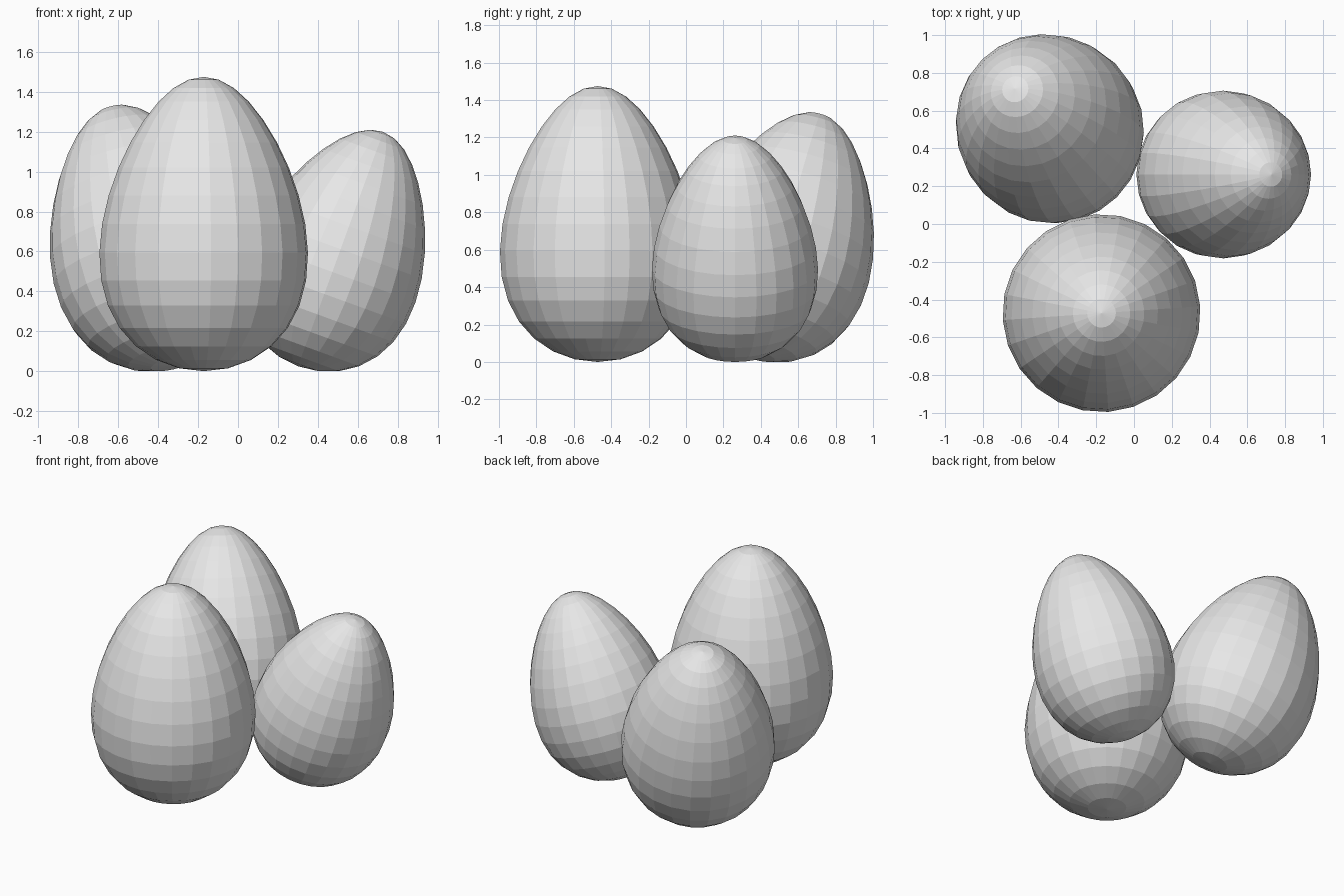
import bpy, bmesh, math
from mathutils import Matrix, Vector

if "Cube" in bpy.data.objects:
    bpy.data.objects.remove(bpy.data.objects["Cube"])

shell = bpy.data.materials.new("shell_grey")
shell.diffuse_color = (0.8, 0.8, 0.8, 1)
shell.use_nodes = True
shell.node_tree.nodes["Principled BSDF"].inputs["Base Color"].default_value = shell.diffuse_color


def egg(name, height, centre, lean=0, heading=0, spin=0):
    """Tapered sphere, leaned towards a heading and rested on the ground."""
    bm = bmesh.new()
    bmesh.ops.create_uvsphere(bm, u_segments=24, v_segments=16, radius=1)
    # narrow the top, widen the bottom
    for v in bm.verts:
        r = 0.346 * (1 - 0.24 * v.co.z)
        v.co = Vector((v.co.x * r, v.co.y * r, v.co.z * 0.5)) * height
    axis = Vector((-math.sin(heading), math.cos(heading), 0))
    bm.transform(Matrix.Rotation(lean, 4, axis) @ Matrix.Rotation(spin, 4, 'Z'))
    # centre the outline on the given spot, lowest point at z = 0
    lo = [min(v.co[i] for v in bm.verts) for i in range(3)]
    hi = [max(v.co[i] for v in bm.verts) for i in range(3)]
    bm.transform(Matrix.Translation((centre[0] - (lo[0] + hi[0]) / 2,
                                     centre[1] - (lo[1] + hi[1]) / 2, -lo[2])))
    mesh = bpy.data.meshes.new(name)
    bm.to_mesh(mesh)
    bm.free()
    mesh.materials.append(shell)
    ob = bpy.data.objects.new(name, mesh)
    bpy.context.collection.objects.link(ob)


# upright large egg in front, two leaning eggs behind
egg("large_egg", 1.475, (-0.172, -0.472), spin=math.radians(4))
egg("small_egg", 1.25, (0.475, 0.262), math.radians(20), 0)
egg("medium_egg", 1.38, (-0.445, 0.505), math.radians(20), math.radians(131))
